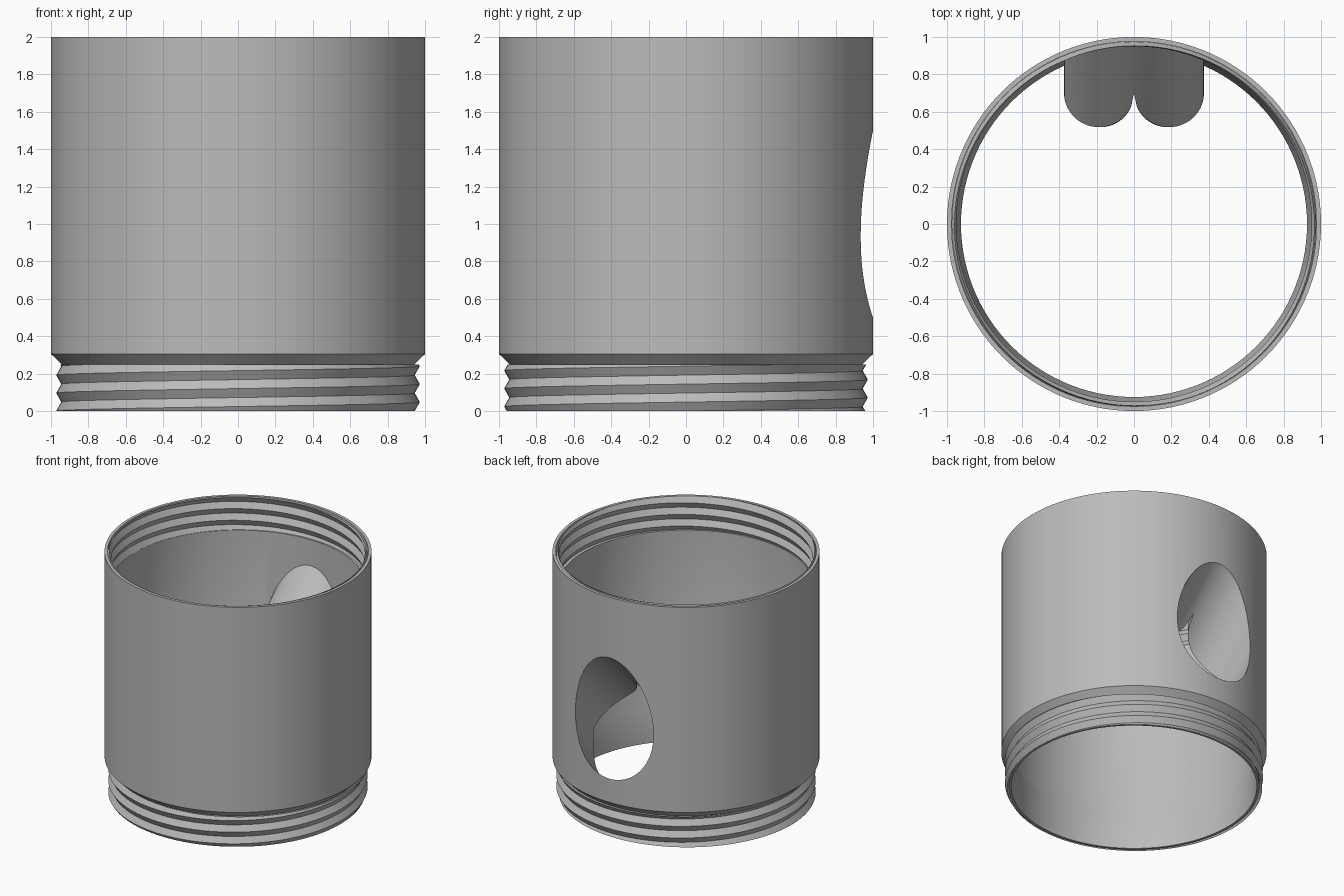
import bpy, bmesh, math

if "Cube" in bpy.data.objects:
    bpy.data.objects.remove(bpy.data.objects["Cube"])

N = 120          # sides around the body
PITCH = 0.096    # thread pitch

grey = bpy.data.materials.new("plain_grey")
grey.use_nodes = True
grey.diffuse_color = (0.5, 0.5, 0.5, 1)
grey.node_tree.nodes["Principled BSDF"].inputs["Base Color"].default_value = (0.5, 0.5, 0.5, 1)


def sheet(name, point, cols, rows, solid=False, caps=False):
    """Grid of quads from point(i, j); matching borders are welded."""
    bm = bmesh.new()
    v = [[bm.verts.new(point(i, j)) for j in range(rows + 1)] for i in range(cols + 1)]
    for i in range(cols):
        for j in range(rows):
            bm.faces.new((v[i][j], v[i + 1][j], v[i + 1][j + 1], v[i][j + 1]))
    bmesh.ops.remove_doubles(bm, verts=bm.verts, dist=1e-5)
    bmesh.ops.dissolve_degenerate(bm, edges=bm.edges, dist=1e-5)
    if caps:
        bmesh.ops.holes_fill(bm, edges=[e for e in bm.edges if e.is_boundary])
    if solid:
        bmesh.ops.recalc_face_normals(bm, faces=bm.faces)
    me = bpy.data.meshes.new(name)
    bm.to_mesh(me)
    bm.free()
    me.materials.append(grey)
    ob = bpy.data.objects.new(name, me)
    bpy.context.collection.objects.link(ob)
    return ob


def activate(ob):
    bpy.ops.object.select_all(action='DESELECT')
    ob.select_set(True)
    bpy.context.view_layer.objects.active = ob


def polar(r, t, z):
    return (r * math.cos(t), r * math.sin(t), z)


# Body: thin tube with a narrower neck at the bottom and a recess at the top
profile = [(0.944, 0), (0.944, 0.25), (1, 0.305), (1, 2), (0.976, 2), (0.976, 1.73),
           (0.95, 1.73), (0.95, 0.37), (0.925, 0.29), (0.925, 0)]


def body_point(i, j):
    r, z = profile[j % len(profile)]
    return polar(r, math.tau * (i % N) / N, z)


body = sheet("body", body_point, N, len(profile), solid=True)

# Side opening: round tunnel sloping down into the body at 45 degrees
CENTRE = 1.0


def tunnel(t, y, half_width, half_height):
    return (half_width * math.sin(t), y, CENTRE + (y - 1) + half_height * math.cos(t))


def cutter_point(i, j):
    return tunnel(math.tau * (i % 96) / 96, 0.75 + 0.5 * j, 0.357, 0.5)


cutter = sheet("opening_cutter", cutter_point, 96, 1, solid=True, caps=True)
cutter.hide_render = True
cut = body.modifiers.new("opening", 'BOOLEAN')
cut.operation = 'DIFFERENCE'
cut.solver = 'EXACT'
cut.object = cutter
activate(body)
bpy.ops.object.modifier_apply(modifier=cut.name)
bpy.data.objects.remove(cutter)


# Hood: tunnel wall inside the body, ending in two rounded lobes
def rim_depth(t):
    if math.cos(t) >= 0:
        u = 2 * abs(math.sin(t)) - 1
        return 0.7 - 0.182 * math.sqrt(max(0, 1 - u * u))
    return 0.7 + 0.23 * math.cos(t) ** 2


def hood_point(i, j):
    t = math.tau * (i % 144) / 144
    outer = j % 4 in (2, 3)
    w = 0.374 if outer else 0.357
    h = (0.565 if math.cos(t) > 0 else 0.53) if outer else 0.5
    y = rim_depth(t) if j % 4 in (1, 2) else math.sqrt(0.965 ** 2 - (w * math.sin(t)) ** 2)
    return tunnel(t, y, w, h)


hood = sheet("hood", hood_point, 144, 4, solid=True)


# Threads: helical V ridges whose rows follow the helix
def thread(name, z0, z1, root, crest, inside=False):
    rows = int((z1 - z0) / PITCH * 2) + 4

    def point(i, j):
        turn = i / N
        k = rows - j if inside else j
        z = min(z1, max(z0, z0 + PITCH * (turn + k / 2 - 1)))
        phase = ((z - z0) / PITCH - turn) % 1
        ridge = 1 - abs(2 * phase - 1)
        return polar(root + (crest - root) * ridge, math.tau * turn, z)

    return sheet(name, point, N, rows)


neck_thread = thread("neck_thread", 0, 0.25, 0.945, 0.972)
top_thread = thread("top_thread", 1.73, 2, 0.975, 0.95, inside=True)

# Smooth shading with crisp edges
for ob in (body, hood, neck_thread, top_thread):
    activate(ob)
    bpy.ops.object.shade_smooth_by_angle(angle=math.radians(25))
